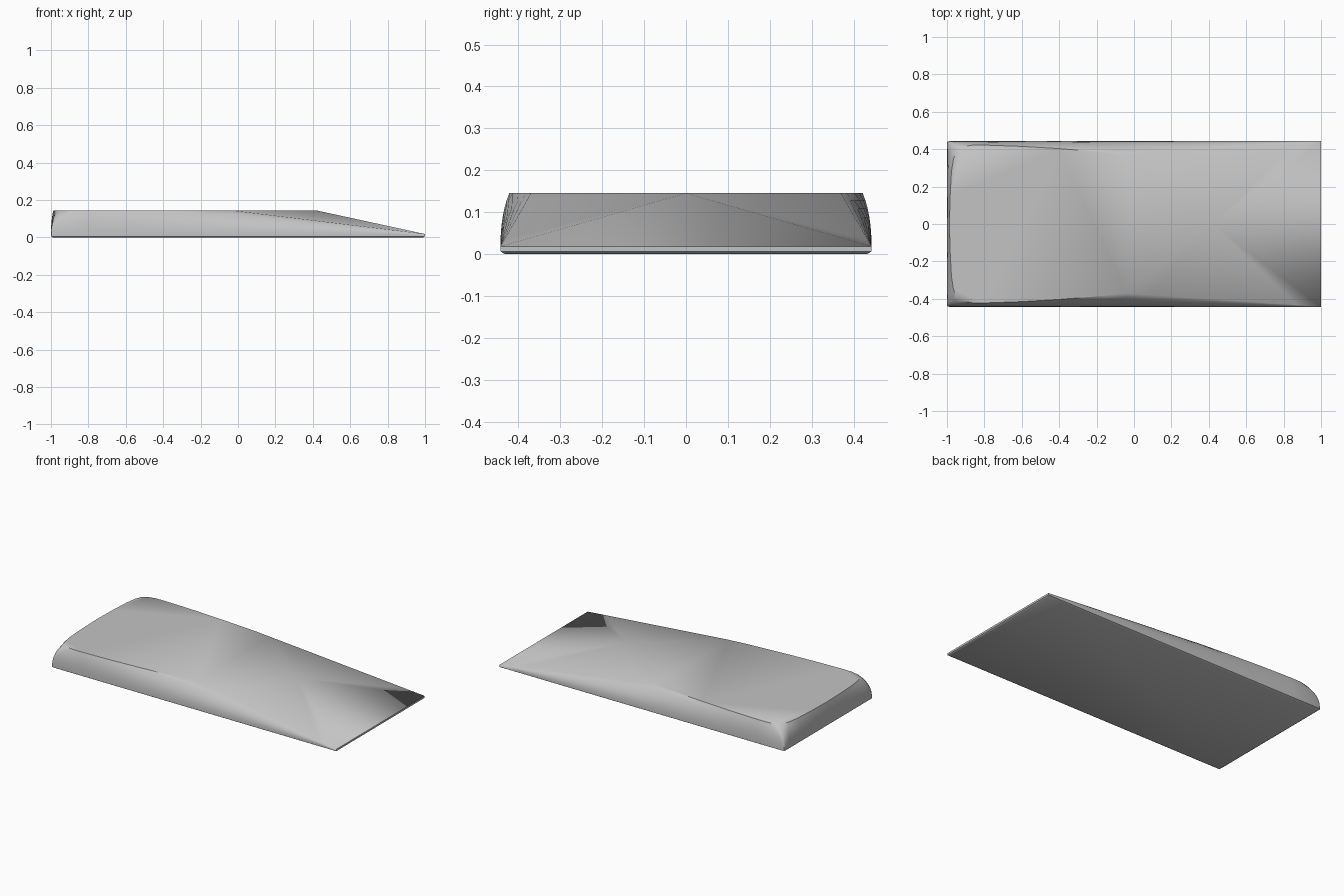
import bpy, bmesh, math
from mathutils import Vector

cube = bpy.data.objects.get("Cube")
if cube:
    bpy.data.objects.remove(cube, do_unlink=True)

HALF, TOP, RIM = 0.443, 0.145, 0.018

# Half outlines from the rear centre to the front corner
top = [(-.987, 0), (-.983, .15), (-.976, .28), (-.965, .35), (-.95, .385),
       (-.92, .41), (-.87, .421), (-.8, .422), (-.6, .415), (-.4, .403), (-.15, .383)]
base = [(-1, 0), (-1, .15), (-1, .28), (-1, .4), (-1, .433), (-.997, .44), (-.988, HALF)]
base += [(x, HALF) for x, y in top[len(base):]]
top = [Vector((x, y, TOP)) for x, y in top]
base = [Vector((x, y, RIM)) for x, y in base]

# Shoulder falls in a straight line to the thin front corner
shoulder, corner = Vector((-.04, .37, TOP)), Vector((1, HALF, RIM))
shoulder_index = len(top)
STEPS = 8
for i in range(STEPS + 1):
    p = shoulder.lerp(corner, i / STEPS)
    top.append(p)
    base.append(Vector((p.x, HALF, RIM)))


def bulge(b, t, f):
    """Point on the rounded side wall between the base rim and the top edge."""
    c = Vector((b.x, b.y, b.z + 0.6 * (t.z - b.z)))
    return b.lerp(c, f).lerp(c.lerp(t, f), f)


def full_ring(half):
    return half + [Vector((p.x, -p.y, p.z)) for p in reversed(half[1:])]


def inset(p, d, z):
    return Vector((p.x * (1 - d), p.y * (1 - d / HALF), z))


bm = bmesh.new()
WALL = 6
halves = [[inset(p, .01, 0) for p in base], [inset(p, 0, .006) for p in base]]
halves += [[bulge(b, t, k / WALL) for b, t in zip(base, top)] for k in range(WALL + 1)]
rings = [[bm.verts.new(p) for p in full_ring(h)] for h in halves]

# Rim and side walls
n = len(rings[0])
for lower, upper in zip(rings, rings[1:]):
    for i in range(n):
        j = (i + 1) % n
        bm.faces.new((lower[i], lower[j], upper[j], upper[i]))

# Underside, flat deck and sloping front
bm.faces.new(rings[0])
edge = rings[-1]
ridge = bm.verts.new((.415, 0, TOP))
s, e = shoulder_index, len(top) - 1
bm.faces.new(edge[:s + 1] + [ridge] + edge[n - s:])
for i in range(s, n - s):
    bm.faces.new((edge[i], edge[i + 1], ridge))

bmesh.ops.remove_doubles(bm, verts=bm.verts, dist=0.0002)
bmesh.ops.dissolve_degenerate(bm, edges=bm.edges, dist=0.0001)
bmesh.ops.recalc_face_normals(bm, faces=bm.faces)

mesh = bpy.data.meshes.new("wedge_body")
bm.to_mesh(mesh)
bm.free()
body = bpy.data.objects.new("wedge_body", mesh)
bpy.context.collection.objects.link(body)

# Single grey material
grey = bpy.data.materials.new("light_grey")
grey.use_nodes = True
colour = (0.55, 0.55, 0.55, 1)
grey.diffuse_color = colour
grey.node_tree.nodes["Principled BSDF"].inputs["Base Color"].default_value = colour
mesh.materials.append(grey)

bpy.ops.object.select_all(action='DESELECT')
body.select_set(True)
bpy.context.view_layer.objects.active = body
bpy.ops.object.shade_smooth_by_angle(angle=math.radians(42))
